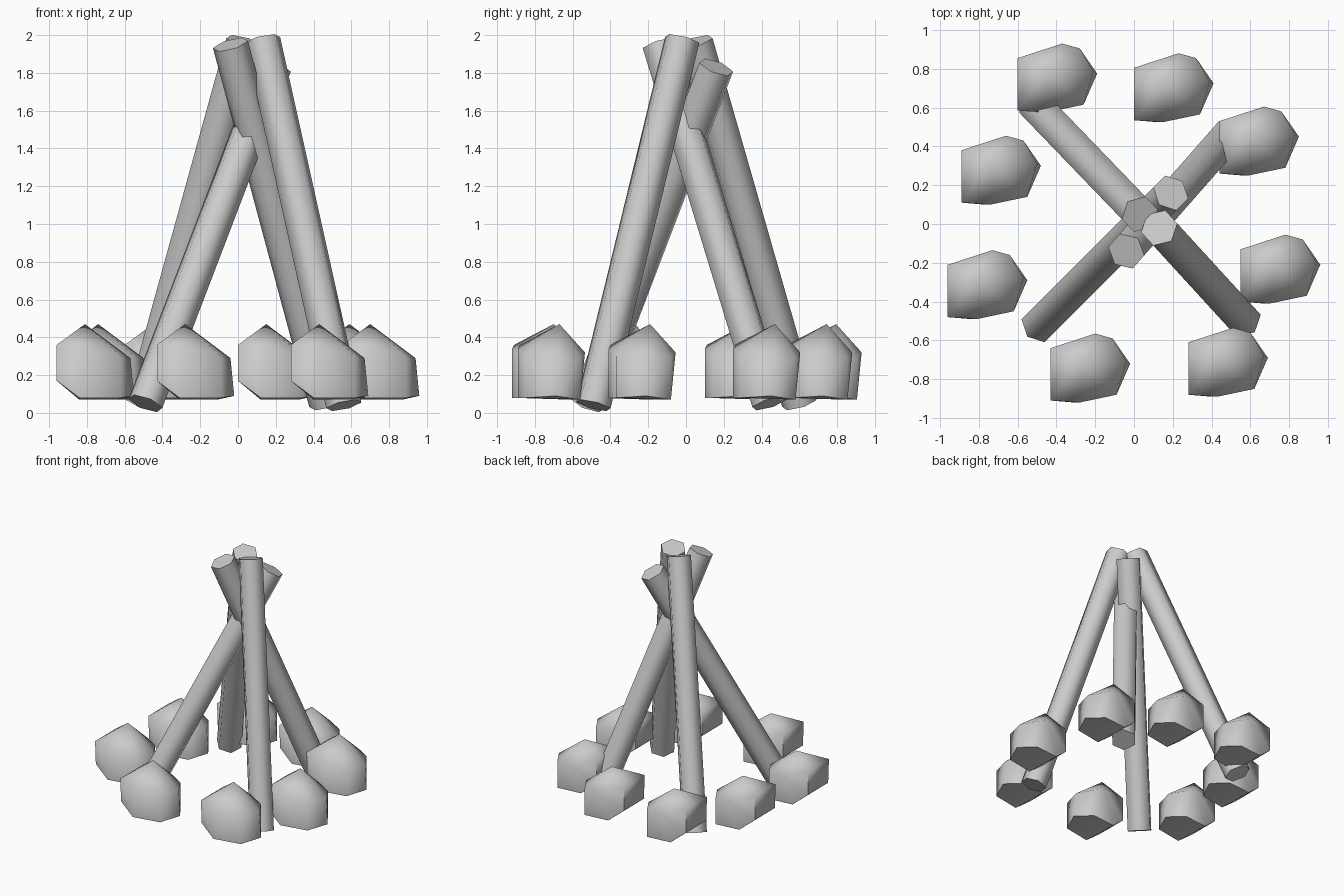
import bpy, bmesh
from mathutils import Vector, Matrix

if "Cube" in bpy.data.objects:
    bpy.data.objects.remove(bpy.data.objects["Cube"])

def finish(bm, name, smooth):
    mesh = bpy.data.meshes.new(name)
    bmesh.ops.recalc_face_normals(bm, faces=bm.faces[:])
    bm.to_mesh(mesh)
    bm.free()
    ob = bpy.data.objects.new(name, mesh)
    bpy.context.collection.objects.link(ob)
    bpy.ops.object.select_all(action='DESELECT')
    ob.select_set(True)
    bpy.context.view_layer.objects.active = ob
    bpy.ops.object.shade_smooth_by_angle(angle=smooth)
    return ob

# Logs: six-sided poles leaning across each other
def log(name, foot, tip, r=0.097):
    a, b = Vector(foot), Vector(tip)
    axis = (b - a).normalized()
    out = Vector((a.x - b.x, a.y - b.y, 0))
    out = (out - axis * out.dot(axis)).normalized()
    side = axis.cross(out)
    frame = Matrix((out, side, axis)).transposed().to_4x4()
    bm = bmesh.new()
    bmesh.ops.create_cone(bm, segments=6, radius1=r, radius2=r, depth=(b - a).length,
                          cap_ends=True, matrix=Matrix.Translation((a + b) / 2) @ frame
                          @ Matrix.Rotation(1.5707963, 4, 'Z'))
    finish(bm, name, 1.2)

log("log_front_left", (-0.49, -0.52, 0.05), (0.19, 0.16, 1.83))
log("log_front_right", (0.56, -0.49, 0.04), (0.13, -0.02, 1.975))
log("log_back_left", (-0.50, 0.60, 0.05), (0.03, 0.05, 1.965))
log("log_back_right", (0.47, 0.44, 0.05), (-0.04, -0.14, 1.95))

# Stones: one faceted boulder repeated around the fire
STONE = [(.15, .22, .47), (0, .01, .36), (0, .28, .36), (0, .02, .17), (0, .28, .17),
         (.12, .0, .08), (.12, .31, .07), (.32, .33, .07), (.41, .20, .09), (.34, .04, .08),
         (.39, .21, .29), (.34, .04, .30), (.15, .0, .34), (.23, .355, .32), (.32, .33, .29)]
CORNERS = [(-.60, .575), (0, .525), (.44, .25), (.55, -.41),
           (.28, -.89), (-.43, -.92), (-.96, -.49), (-.89, .10)]
for i, (x, y) in enumerate(CORNERS):
    bm = bmesh.new()
    for p in STONE:
        bm.verts.new((p[0] + x, p[1] + y, p[2]))
    res = bmesh.ops.convex_hull(bm, input=bm.verts[:])
    loose = [v for v in bm.verts if not v.link_faces]
    bmesh.ops.delete(bm, geom=loose, context='VERTS')
    finish(bm, f"stone_{i + 1}", 1.2)
